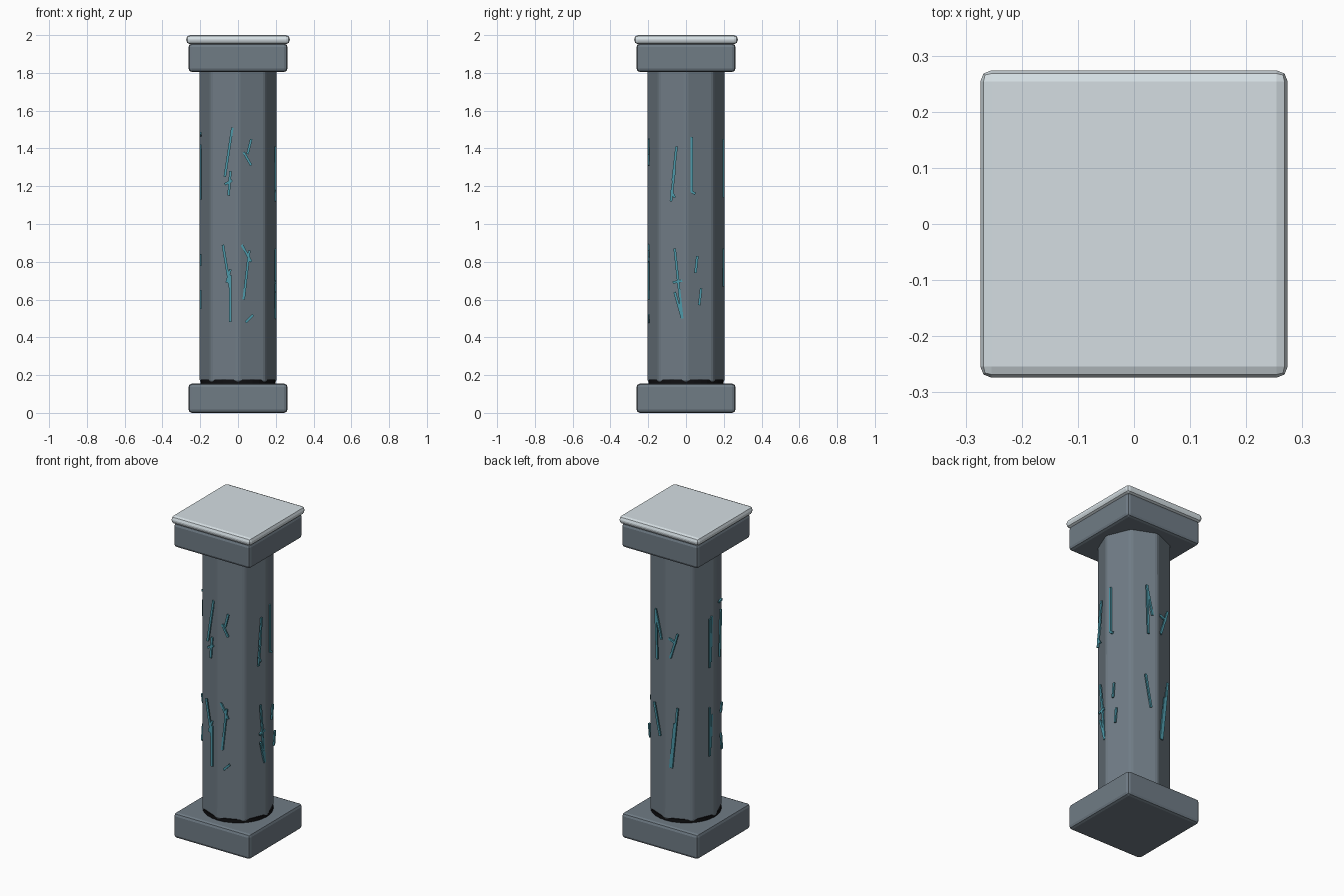
import bpy, math
from mathutils import Vector

if "Cube" in bpy.data.objects:
    bpy.data.objects.remove(bpy.data.objects["Cube"], do_unlink=True)


def material(name, colour):
    mat = bpy.data.materials.new(name)
    mat.use_nodes = True
    mat.diffuse_color = (*colour, 1)
    mat.node_tree.nodes["Principled BSDF"].inputs["Base Color"].default_value = (*colour, 1)
    return mat


STONE = material("slate stone", (0.16, 0.2, 0.235))
PALE = material("pale stone", (0.66, 0.73, 0.765))
TEAL = material("teal crack", (0.075, 0.32, 0.4))
BLACK = material("black seam", (0.005, 0.005, 0.006))


def finish(name, mat, bevel):
    obj = bpy.context.object
    obj.name = name
    obj.data.materials.append(mat)
    if bevel:
        mod = obj.modifiers.new("Bevel", "BEVEL")
        mod.width, mod.segments = bevel, 2
        mod.limit_method = "ANGLE"
    return obj


def slab(name, half, bottom, top, mat, bevel):
    bpy.ops.mesh.primitive_cube_add(size=1, location=(0, 0, (bottom + top) / 2))
    bpy.context.object.scale = (2 * half, 2 * half, top - bottom)
    bpy.ops.object.transform_apply(location=False, rotation=False, scale=True)
    finish(name, mat, bevel)


def drum(name, sides, radius, bottom, top, mat, bevel):
    bpy.ops.mesh.primitive_cylinder_add(vertices=sides, radius=radius, depth=top - bottom,
                                        location=(0, 0, (bottom + top) / 2))
    finish(name, mat, bevel)


# Square blocks above and below the shaft
slab("base_block", 0.262, 0, 0.155, STONE, 0.018)
slab("capital_block", 0.262, 1.805, 1.955, STONE, 0.018)
slab("cap_slab", 0.274, 1.952, 2.0, PALE, 0.02)

# Eight-sided shaft with softened corners, on a dark seam
drum("shaft", 8, 0.206, 0.16, 1.82, STONE, 0.015)
drum("shaft_seam", 32, 0.199, 0.15, 0.176, BLACK, 0)

# Cracks: (across, height) start and end on each side
CRACKS = {
    "front": [(-.03, 1.51, -.07, 1.25), (-.07, 1.21, -.03, 1.23), (-.05, 1.15, -.04, 1.28),
              (.07, 1.45, .05, 1.37), (.03, 1.38, .07, 1.31), (-.08, .89, -.04, .65),
              (-.06, .69, -.04, .76), (-.04, .73, -.04, .48), (.02, .89, .07, .80),
              (.06, .86, .03, .60), (.04, .48, .08, .52)],
    "right": [(-.05, 1.41, -.07, 1.23), (-.06, 1.29, -.08, 1.12), (-.08, 1.18, -.06, 1.14),
              (.03, 1.46, .03, 1.17), (.03, 1.17, .05, 1.16), (-.06, .87, -.02, .50),
              (-.07, .69, -.02, .70), (-.06, .64, -.02, .50), (.06, .83, .05, .74),
              (.08, .66, .07, .57)],
    "back": [(-.07, 1.45, -.06, 1.14), (-.07, 1.44, -.03, 1.27), (.08, 1.33, .03, 1.17),
             (.02, 1.29, .07, 1.27), (-.08, .87, -.04, .67), (.08, .87, .04, .49),
             (.06, .77, .03, .49)],
    "left": [(-.05, 1.40, -.05, 1.10), (-.03, 1.41, -.04, 1.13), (.04, 1.47, .07, 1.48),
             (.06, 1.42, .05, 1.13), (-.05, .85, -.05, .55), (-.03, .80, -.04, .60),
             (.07, .84, .06, .78), (.06, .65, .07, .55)],
}


def crack(name, line, turn):
    x0, z0, x1, z1 = line
    length = Vector((x1 - x0, z1 - z0)).length
    tilt = math.atan2(x1 - x0, z1 - z0)
    x, y = (x0 + x1) / 2, -0.197
    # Thin sticks lie on the side plane, turned to their own side
    bpy.ops.mesh.primitive_cube_add(size=1, rotation=(0, tilt, turn))
    obj = finish(name, TEAL, 0)
    obj.scale = (0.013, 0.009, length)
    obj.location = (x * math.cos(turn) - y * math.sin(turn),
                    x * math.sin(turn) + y * math.cos(turn), (z0 + z1) / 2)


for side, (side_name, lines) in enumerate(CRACKS.items()):
    for number, line in enumerate(lines):
        crack(f"{side_name}_crack_{number + 1}", line, side * math.pi / 2)
